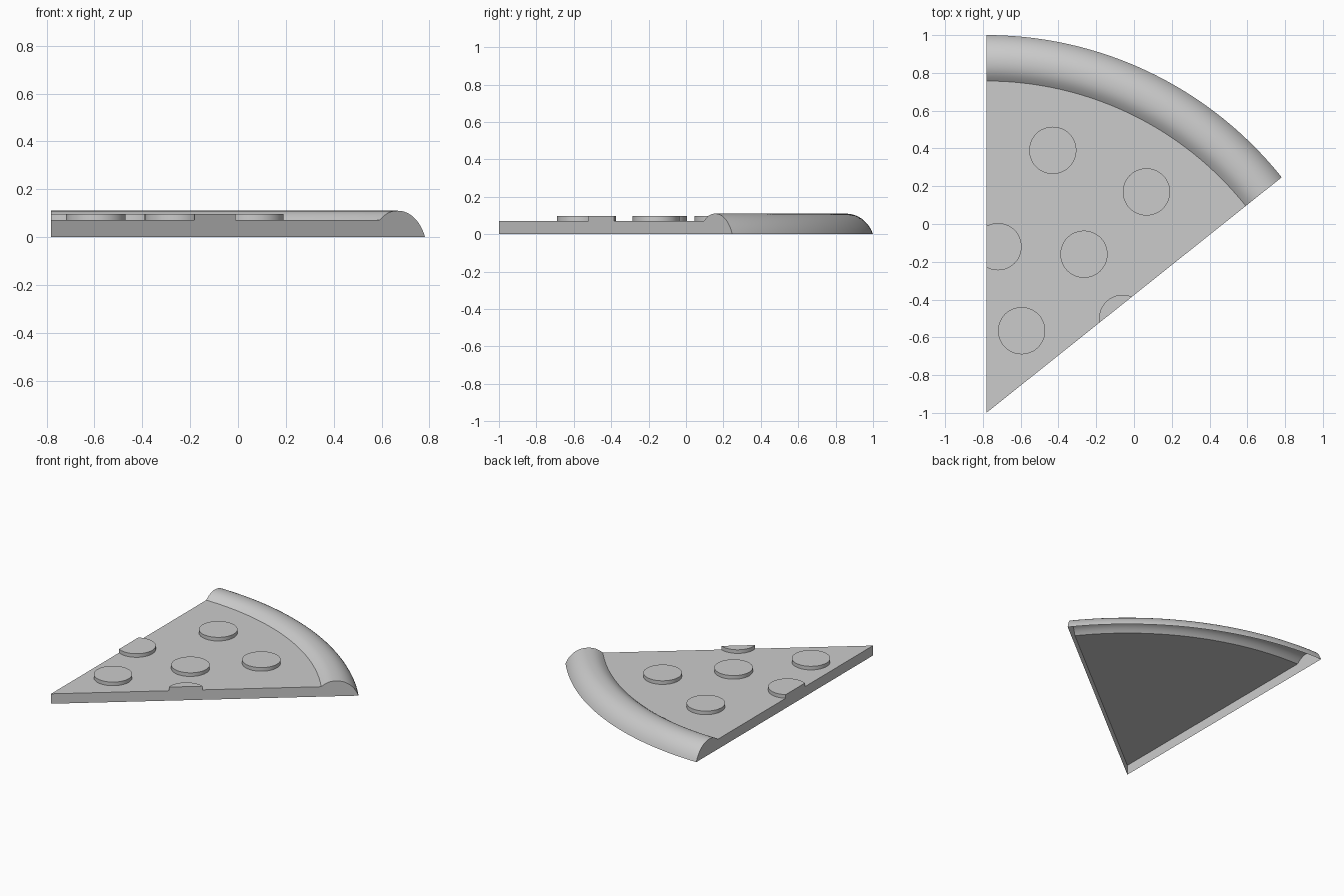
import bpy, bmesh, math
from mathutils import Vector
from mathutils.geometry import interpolate_bezier

if "Cube" in bpy.data.objects:
    bpy.data.objects.remove(bpy.data.objects["Cube"])

ANGLE = math.tau / 7          # one of seven equal slices
RADIUS, CRUST_R = 2.0, 1.757
CHEESE_Z, TOPPING_Z = 0.071, 0.097
TIP = Vector((-RADIUS * math.sin(ANGLE) / 2, -1, 0))
STEPS = 64
BELOW = Vector((-0.35, 0, -5))  # reference point for outward normals

grey = bpy.data.materials.new("plain grey")
grey.use_nodes = True
colour = (0.6, 0.6, 0.6, 1)
grey.diffuse_color = colour
grey.node_tree.nodes["Principled BSDF"].inputs["Base Color"].default_value = colour


def polar(r, angle, z):
    """Point at radius r from the tip, angle measured from the left cut."""
    return TIP + Vector((r * math.sin(angle), r * math.cos(angle), z))


def finish(name, bm, smooth=False):
    mesh = bpy.data.meshes.new(name)
    bm.to_mesh(mesh)
    bm.free()
    mesh.materials.append(grey)
    ob = bpy.data.objects.new(name, mesh)
    bpy.context.collection.objects.link(ob)
    if smooth:
        bpy.ops.object.select_all(action="DESELECT")
        ob.select_set(True)
        bpy.context.view_layer.objects.active = ob
        bpy.ops.object.shade_smooth_by_angle(angle=math.radians(40))
    return ob


def face_outward(bm):
    bm.normal_update()
    for f in bm.faces:
        if f.normal.dot(f.calc_center_median() - BELOW) < 0:
            f.normal_flip()


# Crust profile as (radius, height): inner rise, rounded top, outer fall
def bezier(*pts):
    return interpolate_bezier(*[Vector((r, 0, z)) for r, z in pts], 12)


inner = bezier((CRUST_R, CHEESE_Z), (1.785, 0.094), (1.81, 0.11), (1.855, 0.11))
outer = bezier((1.855, 0.11), (1.925, 0.11), (1.978, 0.062), (RADIUS, 0))
profile = [(p.x, p.z) for p in inner + outer[1:]]
angles = [ANGLE * i / STEPS for i in range(STEPS + 1)]

# Crust: profile swept around the tip
bm = bmesh.new()
rows = [[bm.verts.new(polar(r, a, z)) for r, z in profile] for a in angles]
for a, b in zip(rows, rows[1:]):
    for j in range(len(profile) - 1):
        bm.faces.new((a[j], a[j + 1], b[j + 1], b[j]))
face_outward(bm)
finish("crust", bm, smooth=True)

# Cheese: flat wedge up to the crust
bm = bmesh.new()
rim = [bm.verts.new(polar(CRUST_R, a, CHEESE_Z)) for a in angles]
bm.faces.new([bm.verts.new(polar(0, 0, CHEESE_Z))] + rim[::-1])
face_outward(bm)
finish("cheese_top", bm)

# Cut sides, including the crust ends; the underside stays open
for name, a in (("right_cut_side", 0), ("left_cut_side", ANGLE)):
    bm = bmesh.new()
    outline = [(0, 0), (0, CHEESE_Z)] + profile
    bm.faces.new([bm.verts.new(polar(r, a, z)) for r, z in outline])
    face_outward(bm)
    finish(name, bm)

# Toppings: round discs, trimmed where they cross a cut side
cut_normals = (Vector((-1, 0, 0)), Vector((math.cos(ANGLE), -math.sin(ANGLE), 0)))
spots = [(-0.43, 0.39), (0.066, 0.17), (-0.265, -0.16),
         (-0.595, -0.565), (-0.72, -0.12), (-0.06, -0.5)]
for i, (x, y) in enumerate(spots):
    bm = bmesh.new()
    bmesh.ops.create_cone(bm, cap_ends=True, segments=48, radius1=0.125,
                          radius2=0.125, depth=TOPPING_Z - CHEESE_Z)
    bmesh.ops.translate(bm, verts=bm.verts, vec=(x, y, (TOPPING_Z + CHEESE_Z) / 2))
    for n in cut_normals:
        cut = bmesh.ops.bisect_plane(bm, geom=bm.verts[:] + bm.edges[:] + bm.faces[:],
                                     plane_co=TIP, plane_no=n, clear_outer=True)
        edges = [e for e in cut["geom_cut"] if isinstance(e, bmesh.types.BMEdge)]
        if edges:
            bmesh.ops.edgenet_fill(bm, edges=edges)
    bmesh.ops.recalc_face_normals(bm, faces=bm.faces)
    hidden = [f for f in bm.faces if f.normal.z < -0.9]
    bmesh.ops.delete(bm, geom=hidden, context="FACES")
    finish(f"topping_{i + 1}", bm, smooth=True)
